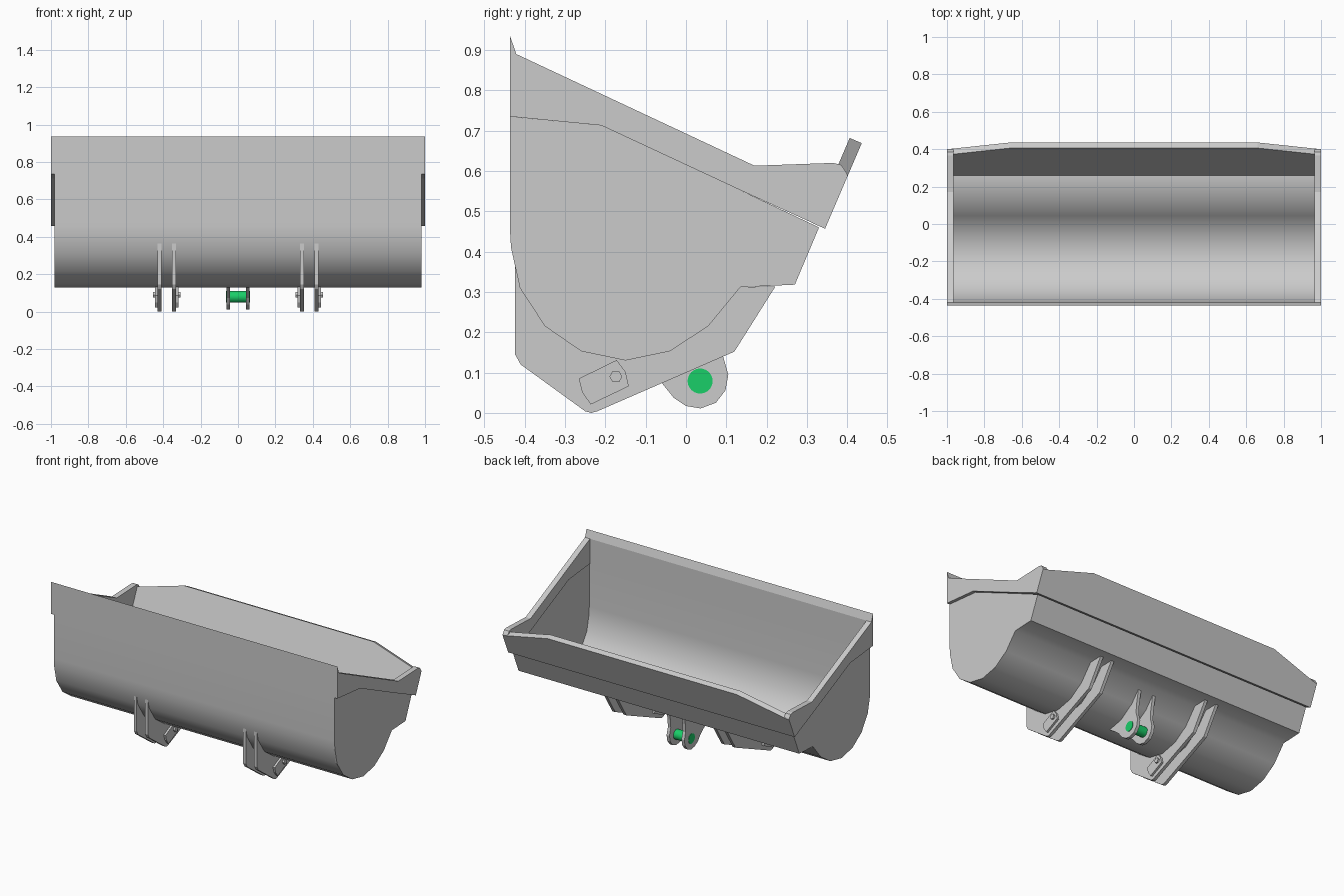
import bpy, bmesh, math
from mathutils import Vector

cube = bpy.data.objects.get("Cube")
if cube:
    bpy.data.objects.remove(cube, do_unlink=True)


def make_material(name, color):
    m = bpy.data.materials.new(name)
    m.use_nodes = True
    m.diffuse_color = color
    m.node_tree.nodes["Principled BSDF"].inputs["Base Color"].default_value = color
    return m


STEEL = make_material("grey steel", (0.6, 0.6, 0.6, 1))
GREEN = make_material("green pin", (0.01, 0.62, 0.14, 1))


def prism(name, points, offset, mat=STEEL, smooth=None):
    """Sweep a flat 3D outline along an offset vector."""
    bm = bmesh.new()
    offset = Vector(offset)
    a = [bm.verts.new(p) for p in points]
    b = [bm.verts.new(Vector(p) + offset) for p in points]
    bm.faces.new(a)
    bm.faces.new(b[::-1])
    n = len(a)
    for i in range(n):
        j = (i + 1) % n
        bm.faces.new((a[i], b[i], b[j], a[j]))
    bmesh.ops.recalc_face_normals(bm, faces=bm.faces)
    me = bpy.data.meshes.new(name)
    bm.to_mesh(me)
    bm.free()
    me.materials.append(mat)
    ob = bpy.data.objects.new(name, me)
    bpy.context.collection.objects.link(ob)
    if smooth:
        bpy.ops.object.select_all(action='DESELECT')
        ob.select_set(True)
        bpy.context.view_layer.objects.active = ob
        bpy.ops.object.shade_smooth_by_angle(angle=math.radians(smooth))
    return ob


def side_prism(name, yz, x0, x1, mat=STEEL, smooth=None):
    """Sweep a side profile from x0 to x1."""
    return prism(name, [(x0, y, z) for y, z in yz], (x1 - x0, 0, 0), mat, smooth)


def circle(cy, cz, r, n):
    return [(cy + r * math.cos(math.tau * i / n), cz + r * math.sin(math.tau * i / n))
            for i in range(n)]


def inset_path(path, t):
    """Parallel copy of an open path, moved to its left by t."""
    pts = [Vector(p) for p in path]
    dirs = [(q - p).normalized() for p, q in zip(pts, pts[1:])]
    out = []
    for i, p in enumerate(pts):
        d0, d1 = dirs[max(i - 1, 0)], dirs[min(i, len(dirs) - 1)]
        n0, n1 = Vector((-d0.y, d0.x)), Vector((-d1.y, d1.x))
        out.append(p + (n0 + n1) * (t / (1 + n0.dot(n1))))
    return [tuple(p) for p in out]


# Curved scoop shell with the flat back ledge
bowl = [(-0.437, 0.735), (-0.437, 0.46), (-0.434, 0.41), (-0.412, 0.31), (-0.35, 0.215),
        (-0.26, 0.153), (-0.15, 0.13), (-0.04, 0.153), (0.055, 0.215),
        (0.135, 0.312), (0.27, 0.318), (0.33, 0.46)]
side_prism("bucket_shell", bowl + inset_path(bowl, 0.016)[::-1], -0.979, 0.979, smooth=55)

# Bevelled front edge strip
side_prism("front_edge", [(-0.437, 0.735), (-0.437, 0.937), (-0.421, 0.89), (-0.421, 0.735)],
           -1, 1)

# Back lip: upright plate with tapered top corners
base, top = Vector((0.345, 0.457)), Vector((0.436, 0.669))
low = base.lerp(top, 0.6)
outline = [(-1, base), (1, base), (1, low), (0.66, top), (-0.66, top), (-1, low)]
prism("back_lip", [(x, p.x, p.y) for x, p in outline], (0, -0.03, 0.0129))

# End walls and the thicker side plates above them
seam = [(0.14, 0.55), (-0.21, 0.713)]
cheek = [(-0.436, 0.735), (-0.436, 0.93), (-0.421, 0.89), (0.17, 0.613), (0.365, 0.62),
         (0.385, 0.615), (0.398, 0.596), (0.401, 0.588), (0.345, 0.457)] + seam
for side, s in (("left", 1), ("right", -1)):
    side_prism(side + "_end_wall", bowl + seam, s * 0.97, s * 0.98)
    side_prism(side + "_side_plate", cheek, s * 0.965, s)

# Paired mounting brackets with bolted wear pads
bracket = [(-0.424, 0.365), (-0.424, 0.145), (-0.41, 0.12), (-0.25, 0.004), (-0.235, 0),
           (-0.22, 0.004), (0.12, 0.152), (0.222, 0.314)] + bowl[9:3:-1] + [(-0.41, 0.31)]
pad = [(-0.266, 0.085), (-0.257, 0.05), (-0.236, 0.021), (-0.142, 0.066),
       (-0.15, 0.102), (-0.172, 0.131)]
for side, s in (("left", 1), ("right", -1)):
    for place, x, out in (("inner", 0.342, -1), ("outer", 0.42, 1)):
        name = f"{side}_{place}"
        face = x + out * 0.01
        side_prism(name + "_bracket", bracket, s * (x - 0.01), s * (x + 0.01))
        side_prism(name + "_pad", pad, s * face, s * (face + out * 0.013))
        side_prism(name + "_bolt", circle(-0.174, 0.09, 0.016, 6),
                   s * face, s * (face + out * 0.024))

# Central lugs and pin
lug = [(-0.14, 0.134), (-0.095, 0.102), (-0.06, 0.074), (-0.03, 0.037), (0, 0.017),
       (0.036, 0.011), (0.074, 0.025), (0.098, 0.056), (0.105, 0.095), (0.092, 0.14),
       (0.095, 0.19), (0.112, 0.283), (0.05, 0.215), (-0.04, 0.157)]
for side, s in (("left", 1), ("right", -1)):
    side_prism(side + "_lug", lug, s * 0.042, s * 0.062)
side_prism("lug_pin", circle(0.035, 0.079, 0.031, 32), -0.065, 0.065, GREEN, smooth=30)
